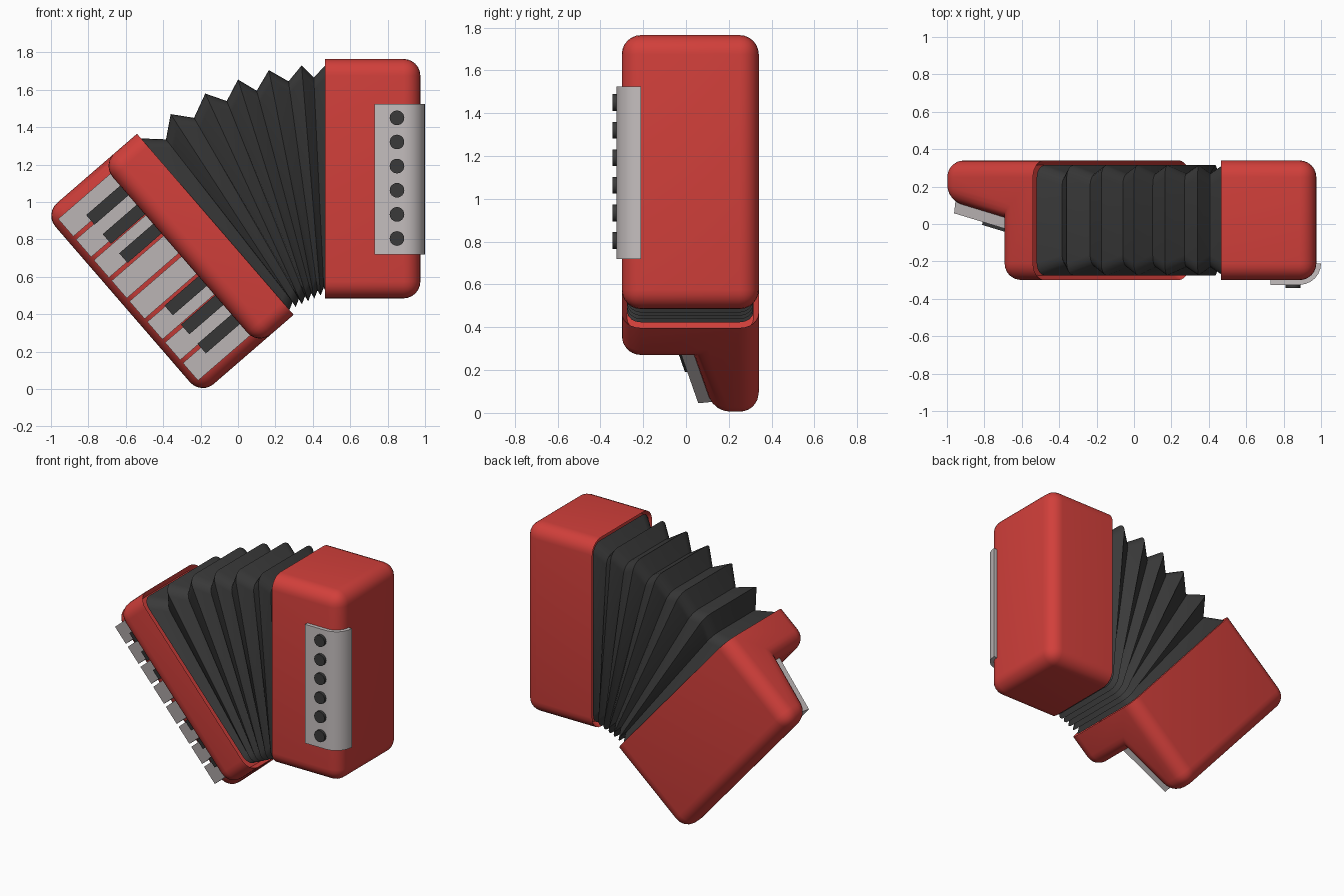
import bpy, bmesh, math
from mathutils import Vector, Matrix

cube = bpy.data.objects.get("Cube")
if cube:
    bpy.data.objects.remove(cube, do_unlink=True)


def material(name, rgb):
    m = bpy.data.materials.new(name)
    m.use_nodes = True
    m.diffuse_color = (*rgb, 1)
    m.node_tree.nodes["Principled BSDF"].inputs["Base Color"].default_value = (*rgb, 1)
    return m


RED = material("red", (0.64, 0.05, 0.043))
IVORY = material("light grey", (0.56, 0.52, 0.52))
DARK = material("charcoal", (0.042, 0.042, 0.042))


def finish(bm, name, mat, frame=None, smooth=True):
    if frame:
        bm.transform(frame)
    bmesh.ops.recalc_face_normals(bm, faces=bm.faces[:])
    mesh = bpy.data.meshes.new(name)
    bm.to_mesh(mesh)
    bm.free()
    mesh.materials.append(mat)
    ob = bpy.data.objects.new(name, mesh)
    bpy.context.collection.objects.link(ob)
    if smooth:
        bpy.ops.object.select_all(action='DESELECT')
        ob.select_set(True)
        bpy.context.view_layer.objects.active = ob
        bpy.ops.object.shade_smooth_by_angle(angle=math.radians(35))
    return ob


def prism(profile, start, end):
    """Extrude an (x, y) outline from z = start to z = end."""
    bm = bmesh.new()
    face = bm.faces.new([bm.verts.new((x, y, start)) for x, y in profile])
    moved = bmesh.ops.extrude_face_region(bm, geom=[face])["geom"]
    verts = [g for g in moved if isinstance(g, bmesh.types.BMVert)]
    bmesh.ops.translate(bm, verts=verts, vec=(0, 0, end - start))
    if len([f for f in bm.faces if all(abs(v.co.z - start) < 1e-6 for v in f.verts)]) == 0:
        bm.faces.new([v for v in bm.verts if abs(v.co.z - start) < 1e-6])
    bmesh.ops.recalc_face_normals(bm, faces=bm.faces[:])
    return bm


def body_frame(x, z, tilt):
    """Local x points away from the bellows, local z runs down the body."""
    s, c = math.sin(tilt), math.cos(tilt)
    out = Vector((-c, 0, -s)) if tilt else Vector((1, 0, 0))
    down = Vector((s, 0, -c))
    m = Matrix((out, Vector((0, 1, 0)), down)).transposed().to_4x4()
    m.translation = (x, 0, z)
    return m


LENGTH, RADIUS, RIM = 1.28, 0.09, 0.025


def body(name, profile, concave, frame):
    """Rounded case with a recessed opening at local x = 0."""
    bm = prism(profile, 0, LENGTH)

    def rounded(e):
        a, b = (v.co for v in e.verts)
        opening = max(a.x, b.x) < 1e-5
        inner = concave and all((p.xy - Vector(concave)).length < 1e-5 for p in (a, b))
        return not opening and not inner

    bmesh.ops.bevel(bm, geom=[e for e in bm.edges if rounded(e)], offset=RADIUS,
                    offset_type='OFFSET', segments=6, profile=0.5,
                    affect='EDGES', clamp_overlap=False)
    bmesh.ops.recalc_face_normals(bm, faces=bm.faces[:])
    mouth = [f for f in bm.faces if all(abs(v.co.x) < 1e-4 for v in f.verts)]
    bmesh.ops.inset_region(bm, faces=mouth, thickness=RIM)
    bmesh.ops.translate(bm, verts=list({v for f in mouth for v in f.verts}), vec=(0.04, 0, 0))
    return finish(bm, name, RED, frame)


FRONT, BACK = -0.30, 0.34
STEP, OUTER, SLOPE = 0.25, 0.655, 0.23
TILT = math.radians(40.87)
right_frame = body_frame(-0.54, 1.365, TILT)
left_frame = body_frame(0.465, 1.765, 0)


def deck(w):
    return 0.03 + SLOPE * (w - STEP)


# Cases: plain button case and stepped keyboard case
body("button_case", [(0, FRONT), (0.51, FRONT), (0.51, BACK), (0, BACK)], None, left_frame)
body("keyboard_case",
     [(0, FRONT), (STEP, FRONT), (STEP, deck(STEP)), (OUTER, deck(OUTER)), (OUTER, BACK), (0, BACK)],
     (STEP, deck(STEP)), right_frame)


# Keys lying on the sloping deck
def key(name, mat, end, middle, width, height):
    w0 = STEP - 0.02
    outline = [(w0, deck(w0) + 0.01), (end - 0.01, deck(end) + 0.01),
               (end, deck(end) - height), (w0, deck(w0) - height)]
    finish(prism(outline, middle - width / 2, middle + width / 2), name, mat, right_frame, False)


PITCH = 0.1456
for i in range(8):
    key(f"white_key_{i + 1}", IVORY, 0.617, LENGTH / 2 + (i - 3.5) * PITCH, 0.124, 0.057)
for side in (-1, 1):
    for i in range(3):
        key(f"black_key_{side * (i + 1)}", DARK, 0.49,
            LENGTH / 2 + side * (0.185 + 0.135 * i), 0.068, 0.09)

# Button plate wrapped round the front corner
arc = [math.radians(-90 + 15 * i) for i in range(7)]
cx, cy = 0.885, -0.21
outline = [(0.73, cy - 0.115)] + [(cx + 0.115 * math.cos(a), cy + 0.115 * math.sin(a)) for a in arc]
outline += [(cx + 0.085 * math.cos(a), cy + 0.085 * math.sin(a)) for a in reversed(arc)]
outline += [(0.73, cy - 0.085)]
finish(prism(outline, 0.72, 1.525), "button_plate", IVORY)

# Buttons
for i in range(6):
    bm = bmesh.new()
    bmesh.ops.create_cone(bm, cap_ends=True, segments=24, radius1=0.039, radius2=0.039, depth=0.04)
    place = Matrix.Translation((0.85, -0.323, 0.805 + 0.129 * i)) @ Matrix.Rotation(math.pi / 2, 4, 'X')
    finish(bm, f"button_{i + 1}", DARK, place)


# Bellows: fan of rounded rings, alternating ridge and valley
tops = [(-0.52, 1.34), (-0.385, 1.335), (-0.36, 1.47), (-0.235, 1.45), (-0.175, 1.58),
        (-0.06, 1.54), (0.0, 1.655), (0.10, 1.595), (0.165, 1.705), (0.27, 1.645),
        (0.34, 1.73), (0.405, 1.665), (0.475, 1.74)]
first, last = Vector((0.275, 0, 0.423)), Vector((0.475, 0, 0.515))


def ring(bm, top, bottom, half_depth, radius):
    middle, up = (top + bottom) / 2, (top - bottom).normalized()
    half = (top - bottom).length / 2
    verts = []
    for q, (sy, sz) in enumerate(((1, 1), (-1, 1), (-1, -1), (1, -1))):
        for s in range(5):
            a = math.radians(90 * q + 22.5 * s)
            y = sy * (half_depth - radius) + radius * math.cos(a)
            v = sz * (half - radius) + radius * math.sin(a)
            verts.append(bm.verts.new(middle + Vector((0, y + 0.02, 0)) + up * v))
    return verts


bm = bmesh.new()
rings = []
for i, (x, z) in enumerate(tops):
    valley = i % 2
    bottom = first.lerp(last, i / (len(tops) - 1)) + Vector((0, 0, 0.035 * valley))
    rings.append(ring(bm, Vector((x, 0, z)), bottom, 0.295 - 0.045 * valley, 0.065))
for a, b in zip(rings, rings[1:]):
    for j in range(len(a)):
        k = (j + 1) % len(a)
        bm.faces.new((a[j], a[k], b[k], b[j]))
bm.faces.new(rings[0])
bm.faces.new(rings[-1])
finish(bm, "bellows", DARK)
